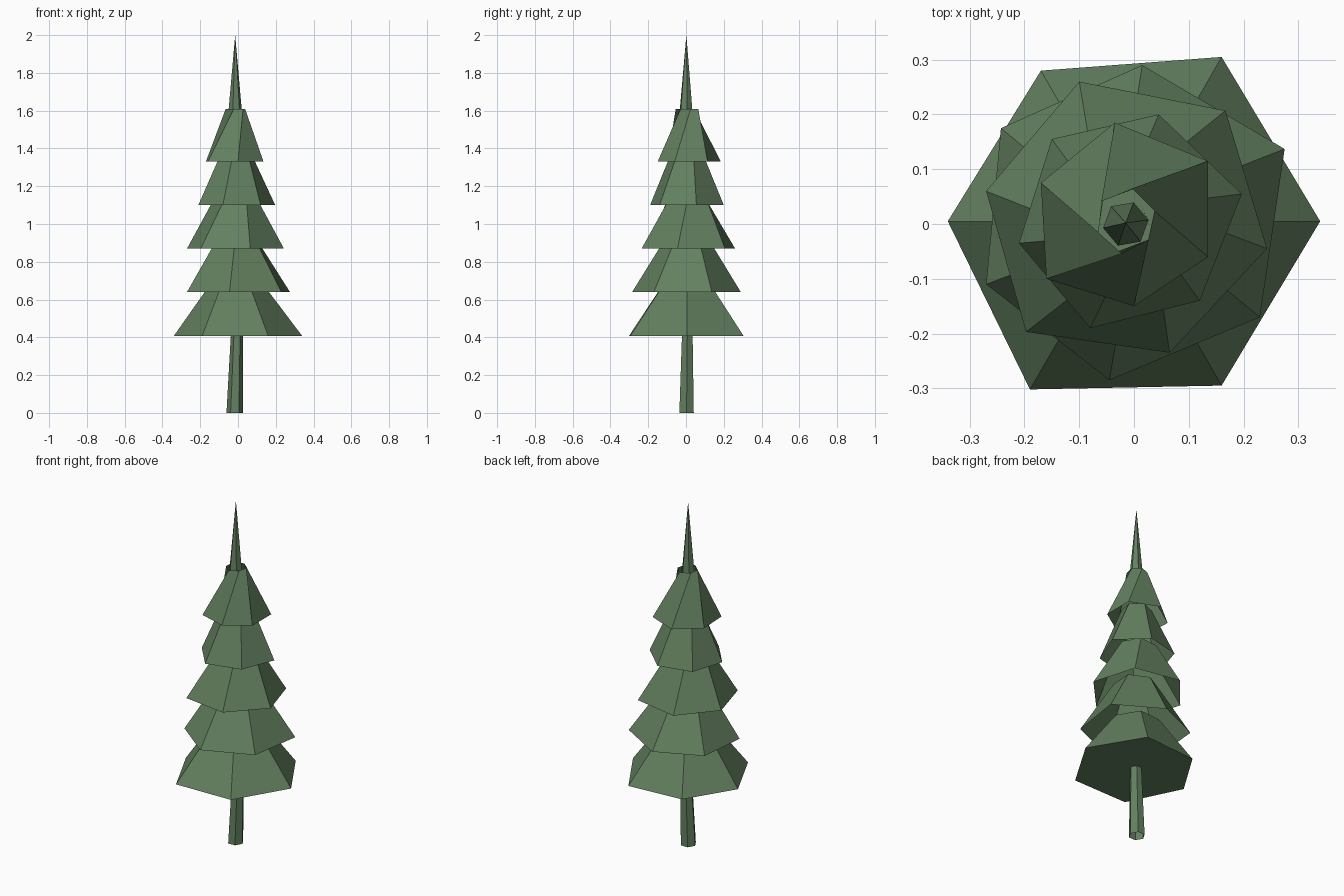
import bpy, bmesh, math
from mathutils import Matrix, Vector

if "Cube" in bpy.data.objects:
    bpy.data.objects.remove(bpy.data.objects["Cube"])

green = bpy.data.materials.new("pine_green")
green.diffuse_color = (0.125, 0.215, 0.115, 1)
green.use_nodes = True
green.node_tree.nodes["Principled BSDF"].inputs["Base Color"].default_value = green.diffuse_color


def loft(name, rings, cap_start=False, tip=None):
    """Skin a stack of six-point rings; optionally cap the start and close at a tip."""
    bm = bmesh.new()
    loops = [[bm.verts.new(p) for p in ring] for ring in rings]
    for a, b in zip(loops, loops[1:]):
        for i in range(6):
            j = (i + 1) % 6
            bm.faces.new((a[i], a[j], b[j], b[i]))
    if cap_start:
        bm.faces.new(loops[0][::-1])
    if tip:
        t = bm.verts.new(tip)
        for i in range(6):
            bm.faces.new((loops[-1][i], loops[-1][(i + 1) % 6], t))
    me = bpy.data.meshes.new(name)
    bm.to_mesh(me)
    bm.free()
    me.materials.append(green)
    ob = bpy.data.objects.new(name, me)
    bpy.context.collection.objects.link(ob)
    return ob


def hexagon(cx, cy, z, r, turn=0):
    return [(cx + r * math.cos(math.radians(turn + 60 * i)),
             cy + r * math.sin(math.radians(turn + 60 * i)), z) for i in range(6)]


def shrink(pts, scale, turn, z):
    """Scaled and turned copy of a rim around the tree's axis."""
    axis = Vector((-0.012, 0.005))
    rot = Matrix.Rotation(math.radians(turn), 2)
    return [(*(axis + rot @ (Vector(p) - axis) * scale), z) for p in pts]


# Trunk, slightly leaning and tapering, open at the foot
loft("trunk", [hexagon(-0.017, 0.003, 0, 0.044), hexagon(-0.005, 0.007, 0.43, 0.032)])

# Uneven hexagonal rims of the branch tiers: height, twist of the top, points
tiers = [
    (0.407, 0, [(0.34, 0.005), (0.16, 0.305), (-0.17, 0.28),
                (-0.34, 0.005), (-0.19, -0.302), (0.16, -0.295)]),
    (0.64, 5, [(0.275, 0.137), (0.015, 0.29), (-0.243, 0.175),
               (-0.27, -0.11), (-0.045, -0.285), (0.23, -0.17)]),
    (0.87, 15, [(0.243, -0.045), (0.167, 0.207), (-0.10, 0.26),
                (-0.27, 0.06), (-0.197, -0.197), (0.065, -0.235)]),
    (1.10, 10, [(0.197, 0.055), (0.045, 0.20), (-0.15, 0.155),
                (-0.21, -0.035), (-0.08, -0.19), (0.12, -0.14)]),
    (1.33, 45, [(0.135, -0.06), (0.135, 0.115), (-0.035, 0.185),
                (-0.17, 0.075), (-0.16, -0.10), (0.0, -0.15)]),
]

# Tiers: open skirts, only the lowest has a floor; the top one is strongly twisted
for n, (z, turn, pts) in enumerate(tiers):
    rim = [(x, y, z) for x, y in pts]
    scale = 0.33 if n == 4 else 0.40
    loft(f"branch_tier_{n + 1}", [rim, shrink(pts, scale, turn, z + 0.28)], cap_start=n == 0)

# Spire standing in the top tier
loft("top_spire", [hexagon(-0.015, 0.0, 1.53, 0.042, 10)], cap_start=True,
     tip=(-0.015, 0.002, 2.0))
